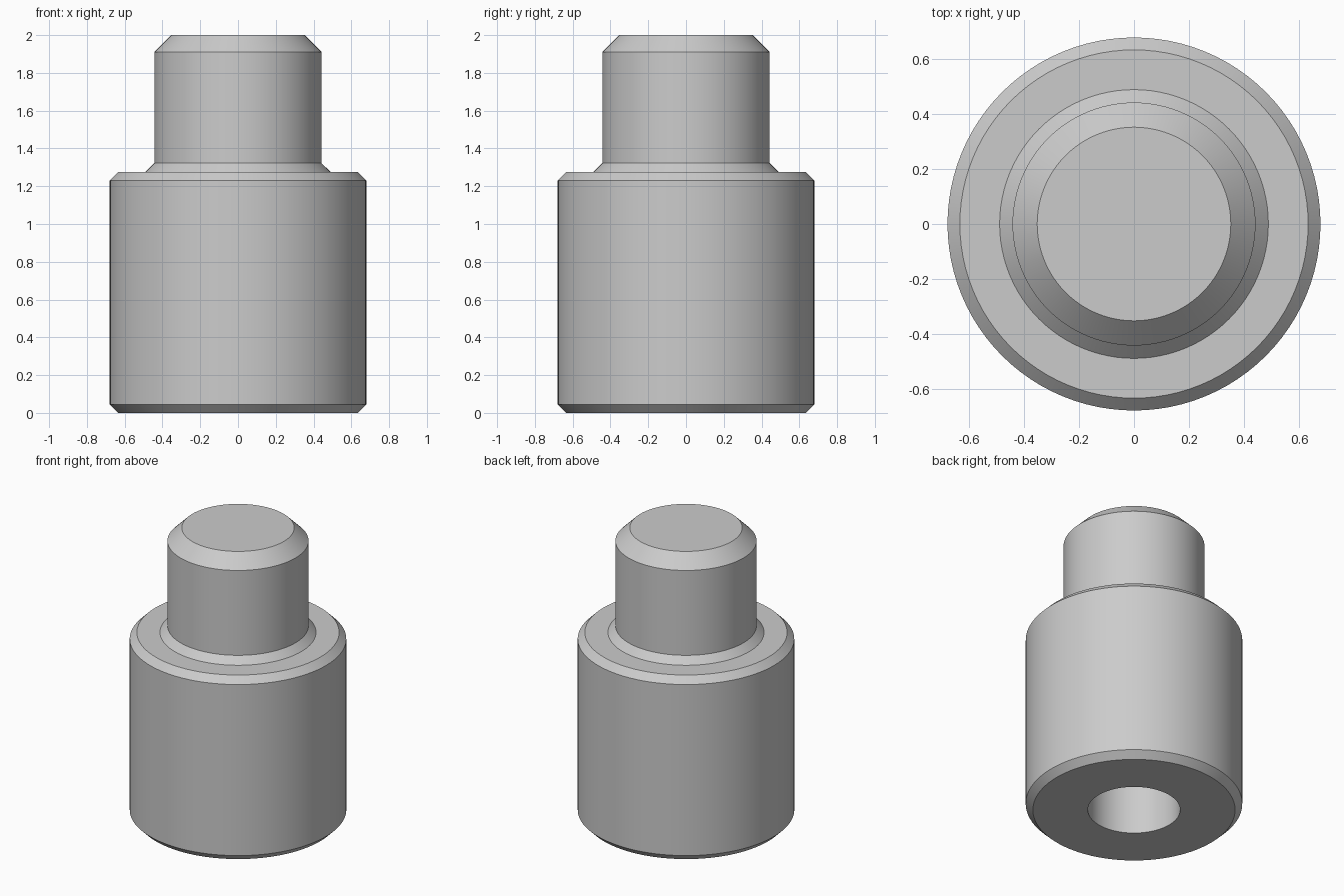
import bpy
import bmesh
import math
from mathutils import Matrix, Vector

cube = bpy.data.objects.get("Cube")
if cube:
    bpy.data.objects.remove(cube, do_unlink=True)

# Plain grey metal
steel = bpy.data.materials.new("grey_steel")
steel.use_nodes = True
color = (0.6, 0.6, 0.6, 1.0)
steel.diffuse_color = color
steel.node_tree.nodes["Principled BSDF"].inputs["Base Color"].default_value = color


def lathe(name, profile, sides=96):
    """Revolve a (radius, height) profile around z into a closed solid."""
    bm = bmesh.new()
    verts = [bm.verts.new((r, 0, z)) for r, z in profile]
    edges = [bm.edges.new(pair) for pair in zip(verts, verts[1:])]
    bmesh.ops.spin(bm, geom=verts + edges, cent=(0, 0, 0), axis=(0, 0, 1),
                   angle=math.tau, steps=sides, use_duplicate=False)
    bmesh.ops.remove_doubles(bm, verts=bm.verts, dist=1e-5)
    bmesh.ops.recalc_face_normals(bm, faces=bm.faces)
    mesh = bpy.data.meshes.new(name)
    bm.to_mesh(mesh)
    bm.free()
    mesh.materials.append(steel)
    obj = bpy.data.objects.new(name, mesh)
    bpy.context.collection.objects.link(obj)
    bpy.ops.object.select_all(action="DESELECT")
    obj.select_set(True)
    bpy.context.view_layer.objects.active = obj
    bpy.ops.object.shade_smooth_by_angle(angle=math.radians(30))
    return obj


# Blind bore, chamfered body, flared neck and chamfered tip in one profile
bore, body, pin = 0.29, 0.68, 0.443
lathe("stepped_pin", [
    (0, 1.0), (bore, 1.0), (bore, 0),
    (body - 0.045, 0), (body, 0.045),
    (body, 1.23), (body - 0.045, 1.275),
    (pin + 0.047, 1.275), (pin, 1.322),
    (pin, 1.91), (pin - 0.09, 2.0), (0, 2.0),
])
